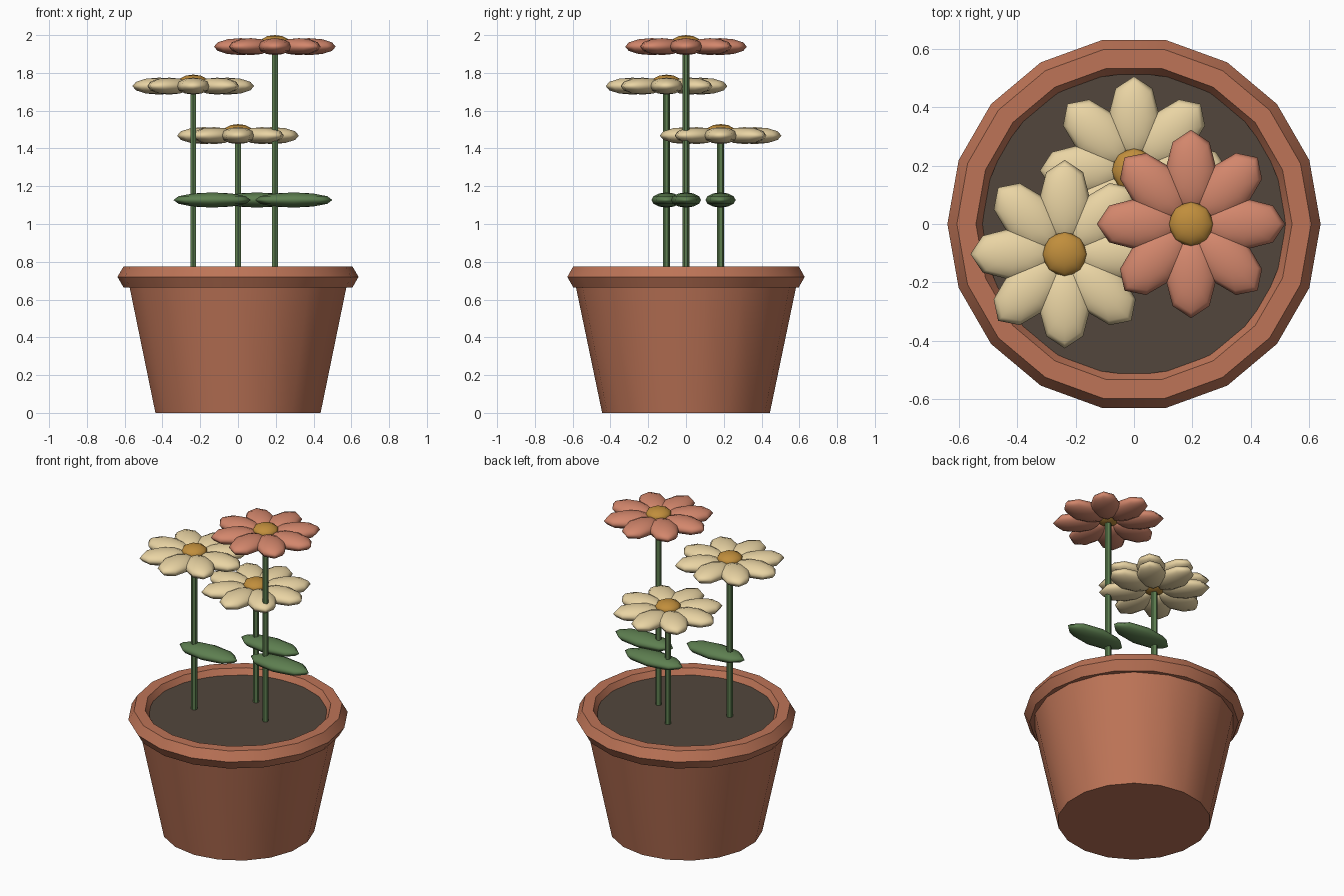
import bpy
from math import cos, sin, pi

if "Cube" in bpy.data.objects:
    bpy.data.objects.remove(bpy.data.objects["Cube"])


def material(name, rgb):
    m = bpy.data.materials.new(name)
    m.diffuse_color = (*rgb, 1)
    m.use_nodes = True
    m.node_tree.nodes["Principled BSDF"].inputs["Base Color"].default_value = m.diffuse_color
    return m


CLAY = material("terracotta", (0.51, 0.175, 0.095))
SOIL = material("soil", (0.085, 0.062, 0.045))
GREEN = material("leaf_green", (0.11, 0.21, 0.08))
CREAM = material("cream", (0.82, 0.66, 0.37))
CORAL = material("coral", (0.65, 0.24, 0.15))
GOLD = material("gold", (0.53, 0.27, 0.045))


def finish(name, mat):
    ob = bpy.context.object
    ob.name = name
    ob.data.materials.append(mat)
    bpy.ops.object.shade_smooth_by_angle(angle=pi / 3.5)
    return ob


def frustum(name, mat, sides, r1, r2, z1, z2, x=0, y=0):
    bpy.ops.mesh.primitive_cone_add(vertices=sides, radius1=r1, radius2=r2,
                                    depth=z2 - z1, location=(x, y, (z1 + z2) / 2))
    return finish(name, mat)


def ellipsoid(name, mat, loc, size, turn=0):
    bpy.ops.mesh.primitive_uv_sphere_add(segments=8, ring_count=6, radius=1,
                                         location=loc, rotation=(0, 0, turn))
    bpy.context.object.scale = size
    ob = finish(name, mat)
    ob.data.shade_smooth()
    return ob


# pot, rolled rim and soil
frustum("pot_body", CLAY, 18, 0.444, 0.594, 0, 0.72)
bpy.ops.mesh.primitive_torus_add(major_segments=18, minor_segments=6,
                                 major_radius=0.573, minor_radius=0.065,
                                 location=(0, 0, 0.72))
finish("pot_rim", CLAY).data.shade_smooth()
frustum("soil", SOIL, 24, 0.518, 0.518, 0.69, 0.74)


# flower: stem, one leaf, eight petals and a domed centre
def flower(tag, x, y, z, colour):
    frustum(f"stem_{tag}", GREEN, 6, 0.018, 0.018, 0.70, z, x, y)
    ellipsoid(f"leaf_{tag}", GREEN, (x + 0.1, y, 1.127), (0.205, 0.08, 0.04))
    for i in range(8):
        a = i * pi / 4
        ellipsoid(f"petal_{tag}_{i + 1}", colour,
                  (x + 0.18 * cos(a), y + 0.18 * sin(a), z),
                  (0.142, 0.089, 0.045), a)
    ellipsoid(f"flower_centre_{tag}", GOLD, (x, y, z + 0.02), (0.079, 0.079, 0.041))


flower("left", -0.237, -0.103, 1.73, CREAM)
flower("back", 0.0, 0.183, 1.468, CREAM)
flower("right", 0.195, 0.0, 1.939, CORAL)
